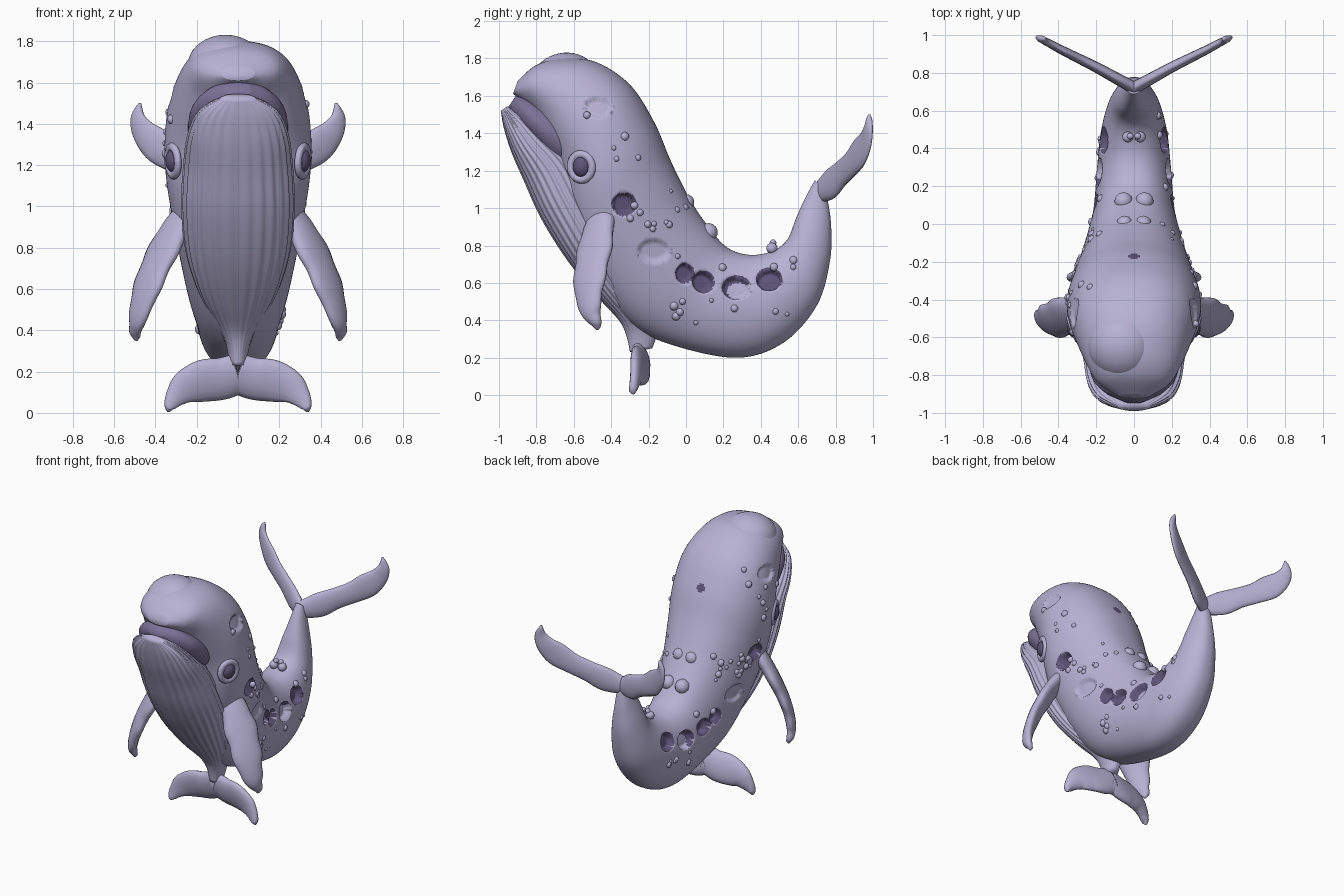
import bpy, bmesh, math, random
from mathutils import Vector, Matrix
from mathutils.bvhtree import BVHTree

if "Cube" in bpy.data.objects:
    bpy.data.objects.remove(bpy.data.objects["Cube"])
random.seed(4)


def mat(name, col):
    m = bpy.data.materials.new(name)
    m.diffuse_color = (*col, 1)
    m.use_nodes = True
    m.node_tree.nodes["Principled BSDF"].inputs["Base Color"].default_value = m.diffuse_color
    return m


SKIN = mat("lavender_skin", (.48, .445, .66))
DARK = mat("dark_hollow", (.11, .09, .19))
MOUTH = mat("mouth_purple", (.20, .17, .31))


def make(name, bm, *mats):
    bmesh.ops.recalc_face_normals(bm, faces=bm.faces[:])
    me = bpy.data.meshes.new(name)
    bm.to_mesh(me)
    bm.free()
    for m in mats:
        me.materials.append(m)
    me.shade_smooth()
    ob = bpy.data.objects.new(name, me)
    bpy.context.collection.objects.link(ob)
    return ob


def smooth_path(rows, n):
    # Catmull-Rom through rows of numbers
    out, k = [], len(rows)
    for i in range(k - 1):
        p = [rows[max(0, min(k - 1, i + d))] for d in (-1, 0, 1, 2)]
        for s in range(n):
            t = s / n
            out.append([.5 * (2 * b + (c - a) * t + (2 * a - 5 * b + 4 * c - d) * t * t
                              + (3 * b - a - 3 * c + d) * t ** 3) for a, b, c, d in zip(*p)])
    return out + [list(rows[-1])]


def skin_rings(bm, rings, caps=True):
    vs = [[bm.verts.new(p) for p in r] for r in rings]
    n = len(rings[0])
    for a, b in zip(vs, vs[1:]):
        for j in range(n):
            bm.faces.new((a[j], a[(j + 1) % n], b[(j + 1) % n], b[j]))
    for r in (vs[0], vs[-1]) if caps else ():
        c = bm.verts.new(sum((v.co for v in r), Vector()) / n)
        for j in range(n):
            bm.faces.new((r[j], r[(j + 1) % n], c))


def hull(rows, segs=48, steps=6, power=.86, pleat=0):
    # rows: belly y, z, back y, z, half width
    rings = []
    for ay, az, by, bz, w in smooth_path(rows, steps):
        c, h = Vector((0, (ay + by) / 2, (az + bz) / 2)), Vector((0, by - ay, bz - az)) / 2
        ring = []
        for j in range(segs):
            a = 2 * math.pi * j / segs
            s, k = math.sin(a), math.cos(a)
            g = 1 - pleat * (.5 + .5 * math.cos(a * 26)) * min(1, w / .15)
            ring.append(c + h * k * g + Vector((g * w * math.copysign(abs(s) ** power, s), 0, 0)))
        rings.append(ring)
    bm = bmesh.new()
    skin_rings(bm, rings)
    bmesh.ops.recalc_face_normals(bm, faces=bm.faces[:])
    return bm


def blade(name, rows, normal, side, thick, wave=0):
    # rows: x, y, z, half width; flat fin lying across the given normal
    pts = smooth_path(rows, 6)
    cs = [Vector((p[0], p[1], p[2])) for p in pts]
    n = Vector(normal).normalized()
    rings = []
    for i, p in enumerate(pts):
        t = (cs[min(i + 1, len(cs) - 1)] - cs[max(i - 1, 0)]).normalized()
        u = n.cross(t).normalized()
        w = max(.006, p[3]) * (1 + wave * math.sin(i * .7))
        th = min(thick * (1.5 - .8 * i / len(pts)), w)
        ring = []
        for j in range(16):
            a = 2 * math.pi * j / 16
            q = cs[i] + u * w * math.cos(a) + n * th * math.sin(a)
            ring.append(Vector((q.x * side, q.y, q.z)))
        rings.append(ring)
    bm = bmesh.new()
    skin_rings(bm, rings)
    return make(name, bm, SKIN)


def blob(bm, loc, size, rot=None, seg=16):
    mt = Matrix.Translation(loc) @ (rot or Matrix()) @ Matrix.Diagonal((*size, 1))
    bmesh.ops.create_uvsphere(bm, u_segments=seg, v_segments=seg // 2 + 1, radius=1, matrix=mt)


# Head, trunk and upturned tail
bm = hull([
    (-.925, 1.61, -.90, 1.68, .08), (-.875, 1.57, -.80, 1.765, .19), (-.80, 1.475, -.66, 1.80, .255),
    (-.74, 1.33, -.48, 1.78, .305), (-.69, 1.20, -.30, 1.66, .345), (-.66, 1.0, -.17, 1.46, .355),
    (-.60, .80, -.08, 1.25, .33), (-.48, .58, .02, 1.05, .29), (-.30, .38, .12, .90, .25),
    (-.08, .27, .22, .79, .215), (.27, .20, .34, .75, .195), (.52, .28, .46, .77, .175),
    (.70, .48, .54, .83, .14), (.77, .72, .59, .95, .10), (.775, .92, .64, 1.06, .06),
    (.75, 1.08, .69, 1.15, .035)], 200, 16)
bvh = BVHTree.FromBMesh(bm)


def on_side(y, z, s):
    p, n, _, _ = bvh.ray_cast(Vector((s, y, z)), Vector((-s, 0, 0)))
    if p is None:
        p, n, _, _ = bvh.find_nearest(Vector((s * .2, y, z)))
    return p, n


# Hollows pressed into the flanks: y, z, radii, depth, kind (0 pale, 1 dark, 2 dark crescent)
holes = [(-.005, .65, .05, .055, .05, 1), (.095, .605, .06, .06, .06, 1), (.27, .575, .078, .065, .045, 2),
         (.445, .62, .07, .062, .05, 1), (-.33, 1.02, .068, .06, .05, 1),
         (-.17, .77, .09, .063, .02, 0), (-.47, 1.54, .08, .055, .02, 0)]
bm.normal_update()
for y, z, ra, rb, depth, kind in holes:
    def reach(p):
        return math.hypot((p.y - y) / ra, (p.z - z) / rb) if abs(p.x) > .04 else 9
    # pull nearby vertices onto the rim for a clean edge
    for v in bm.verts:
        r = reach(v.co)
        if .9 < r < 1.1:
            v.co.y, v.co.z = y + (v.co.y - y) / r, z + (v.co.z - z) / r
    for f in bm.faces:
        c = f.calc_center_median()
        if kind and reach(c) < 1 and (kind == 1 or math.hypot((c.y - .29) / .065, (c.z - .558) / .056) > 1):
            f.material_index = 1
    moves = [(v, v.normal.copy()) for v in bm.verts if reach(v.co) < .985]
    for v, n in moves:
        v.co -= n * depth * min(1, 4 * (1 - reach(v.co)) + .2)
# Small blowhole on the back of the head
for f in bm.faces:
    if (f.calc_center_median() - Vector((0, -.17, 1.46))).length < .03:
        f.material_index = 1
make("body", bm, SKIN, DARK)

# Pleated lower jaw and throat
make("pleated_throat", hull([
    (-.99, 1.52, -.955, 1.545, .07), (-.975, 1.43, -.87, 1.50, .19), (-.935, 1.30, -.75, 1.40, .245),
    (-.87, 1.15, -.60, 1.27, .265), (-.79, .97, -.50, 1.10, .275), (-.69, .80, -.40, .90, .265),
    (-.59, .66, -.35, .75, .235), (-.47, .52, -.28, .60, .18), (-.36, .40, -.18, .45, .10),
    (-.32, .32, -.15, .35, .06), (-.30, .23, -.18, .25, .04)], 208, 4, .86, .035), SKIN)

# Mouth interior
make("mouth_lining", hull([
    (-.95, 1.54, -.91, 1.60, .06), (-.91, 1.46, -.85, 1.6, .165), (-.84, 1.36, -.74, 1.55, .23),
    (-.70, 1.22, -.55, 1.45, .24), (-.50, 1.20, -.45, 1.30, .2)]), MOUTH)

# Off-centre dome on the crown
bm = bmesh.new()
blob(bm, Vector((-.06, -.65, 1.68)), (.185, .18, .15), Matrix.Rotation(.2, 4, 'X'), 40)
make("crown_dome", bm, SKIN)

for s, lab in ((-1, "left"), (1, "right")):
    # Eye and lid ring
    p, n = on_side(-.56, 1.22, s)
    n = (n + Vector((s * .5, 0, 0))).normalized()
    rot = n.to_track_quat('Z', 'Y').to_matrix().to_4x4()
    bm = bmesh.new()
    blob(bm, p, (.047, .055, .035), rot, 24)
    make(lab + "_eye", bm, DARK)
    bm = bmesh.new()
    rings = [[p + rot.to_3x3() @ Vector(((.062 + .022 * math.cos(b)) * math.cos(a),
              (.068 + .022 * math.cos(b)) * math.sin(a), .018 * math.sin(b)))
              for b in [k * math.pi / 4 for k in range(8)]]
             for a in [k * math.pi / 14 for k in range(29)]]
    skin_rings(bm, rings, False)
    make(lab + "_eyelid", bm, SKIN)
    # Side flipper
    blade(lab + "_flipper", [
        (.25, -.45, .97, .07), (.31, -.47, .88, .10), (.37, -.49, .77, .11), (.42, -.51, .66, .105),
        (.46, -.52, .55, .09), (.49, -.51, .45, .06), (.50, -.485, .39, .035), (.495, -.475, .35, .008)],
        (.75, -.58, .33), s, .035, .05)
    # Upper tail fluke
    blade(lab + "_tail_fluke", [
        (0, .72, 1.09, .06), (.10, .775, 1.13, .085), (.20, .83, 1.185, .075), (.30, .88, 1.235, .075),
        (.39, .925, 1.295, .085), (.455, .96, 1.36, .065), (.485, .975, 1.43, .04),
        (.475, .98, 1.50, .006)], (-.45, .89, 0), s, .022)
    # Small fluke under the throat
    blade(lab + "_lower_fluke", [
        (0, -.24, .19, .10), (.08, -.24, .165, .105), (.17, -.25, .155, .105), (.25, -.26, .125, .085),
        (.30, -.27, .08, .055), (.33, -.28, .035, .03), (.338, -.28, .005, .006)],
        (0, .95, .25), s, .03)

# Barnacles on the flanks and back, with lumps along the spine
bm = bmesh.new()
for i in range(70):
    s = random.choice((-1, 1))
    if i < 34:
        y, z = random.uniform(-.3, .0), random.uniform(.88, 1.1)
    elif i < 56:
        y = random.uniform(-.1, .6)
        z = random.choice((.42, .48, .72)) + random.uniform(-.05, .03)
    else:
        y, z = random.uniform(-.6, -.25), random.uniform(1.1, 1.6)
    p, n = on_side(y, z, s)
    r = random.uniform(.012, .026)
    blob(bm, p - n * r * .3, (r, r, r), None, 8)
for y, z, r in ((-.09, 1.06, .05), (.0, 1.03, .045), (.12, .87, .05), (.46, .785, .03), (.465, .815, .018)):
    for s in (-1, 1):
        blob(bm, Vector((s * r * 1.1, y, z)), (r, r, r), None, 12)
make("barnacles", bm, SKIN)
